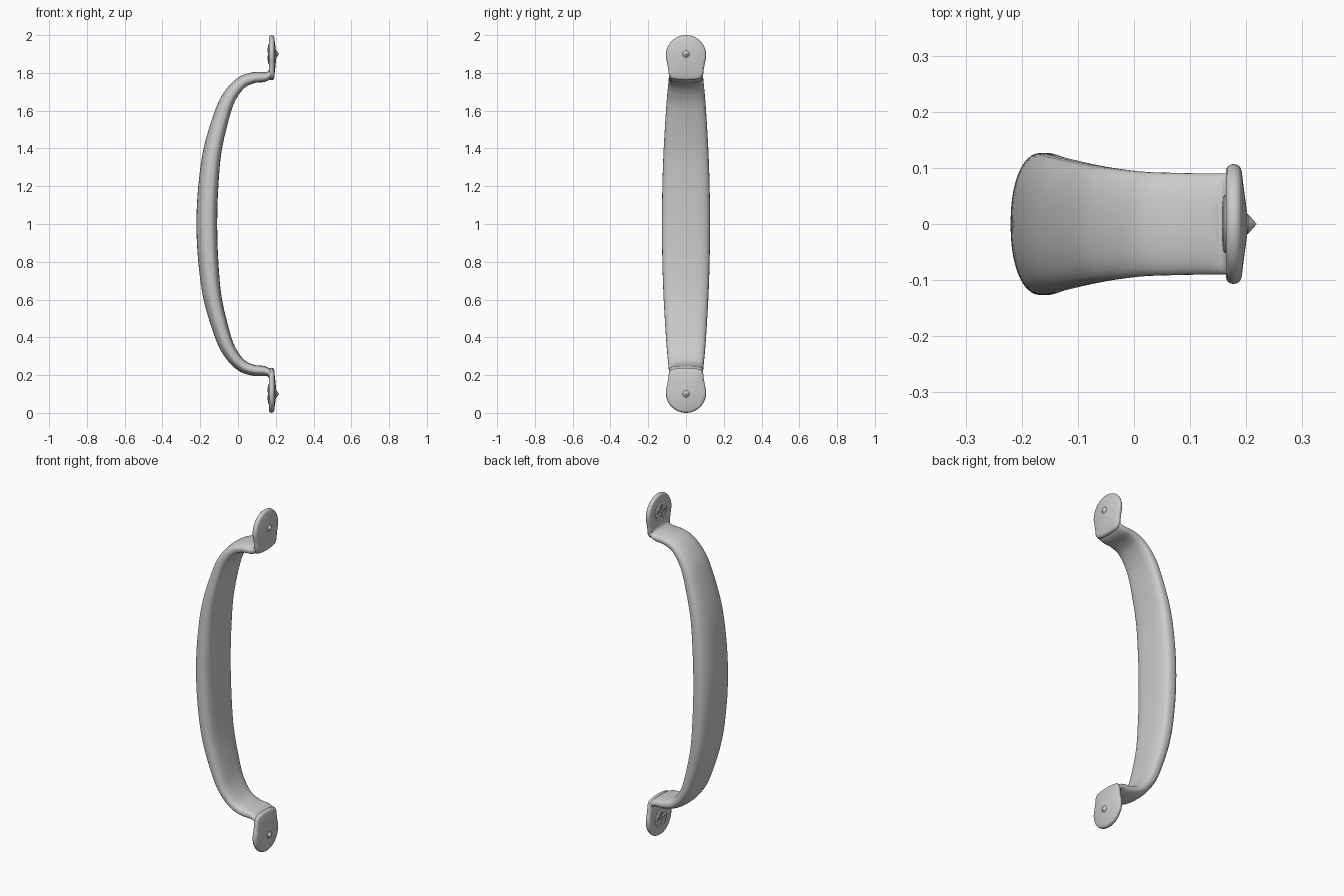
import bpy, bmesh, math
from mathutils import Vector

if "Cube" in bpy.data.objects:
    bpy.data.objects.remove(bpy.data.objects["Cube"])


def make_object(name, bm, angle=35):
    bmesh.ops.recalc_face_normals(bm, faces=bm.faces)
    mesh = bpy.data.meshes.new(name)
    bm.to_mesh(mesh)
    bm.free()
    ob = bpy.data.objects.new(name, mesh)
    bpy.context.collection.objects.link(ob)
    bpy.ops.object.select_all(action='DESELECT')
    bpy.context.view_layer.objects.active = ob
    ob.select_set(True)
    bpy.ops.object.shade_smooth_by_angle(angle=math.radians(angle))
    return ob


def loft(rings):
    """Skin a list of equal-length closed rings and cap both ends."""
    bm = bmesh.new()
    vs = [[bm.verts.new(p) for p in ring] for ring in rings]
    n = len(vs[0])
    for a, b in zip(vs, vs[1:]):
        for i in range(n):
            j = (i + 1) % n
            bm.faces.new((a[i], a[j], b[j], b[i]))
    bm.faces.new(vs[0])
    bm.faces.new(vs[-1])
    return bm


def catmull(a, b, c, d, t):
    return 0.5 * (2 * b + (c - a) * t + (2 * a - 5 * b + 4 * c - d) * t * t
                  + (3 * b - a - 3 * c + d) * t ** 3)


# Grip: upper half path as x, z, half thickness, half width
HALF = [(-0.165, 1.0, .055, .127), (-0.157, 1.2, .053, .125),
        (-0.133, 1.4, .048, .118), (-0.078, 1.6, .041, .106),
        (-0.035, 1.69, .036, .099), (0.02, 1.75, .032, .093),
        (0.08, 1.774, .029, .091), (0.135, 1.779, .027, .090),
        (0.165, 1.790, .020, .090), (0.176, 1.818, .012, .090),
        (0.177, 1.860, .011, .088)]
pts = [Vector((x, 2 - z, t, w)) for x, z, t, w in HALF[:0:-1]]
pts += [Vector(p) for p in HALF]
ext = [2 * pts[0] - pts[1]] + pts + [2 * pts[-1] - pts[-2]]
STEPS = 6
path = [catmull(*ext[i:i + 4], s / STEPS)
        for i in range(len(ext) - 3) for s in range(STEPS)] + [pts[-1]]


def section(i, n=40):
    x, z, t, w = path[i]
    d = path[min(i + 1, len(path) - 1)] - path[max(i - 1, 0)]
    length = math.hypot(d[0], d[1])
    tx, tz = d[0] / length, d[1] / length
    ring = []
    for k in range(n):
        a = 2 * math.pi * k / n
        c, s = math.cos(a), math.sin(a)
        e = 2 / 2.2 if s >= 0 else 2 / 3.2      # domed outside, flatter inside
        u = math.copysign(abs(c) ** e, c) * w
        v = math.copysign(abs(s) ** e, s) * t
        ring.append((x - tz * v, u, z + tx * v))
    return ring


make_object("grip", loft([section(i) for i in range(len(path))]), 50)

# Mounting plate outline in y, z relative to the screw centre
ZC = 1.895
outline = [(.107 * math.cos(math.radians(a)), .107 * math.sin(math.radians(a)) - .002)
           for a in range(-20, 201, 5)]
outline += [(-.094, -.075), (-.091, -.105), (-.078, -.125), (-.04, -.132), (0, -.134),
            (.04, -.132), (.078, -.125), (.091, -.105), (.094, -.075)]
PROFILE = [(.164, .90), (.166, .95), (.171, .985), (.177, 1.0), (.184, .985),
           (.189, .95), (.192, .88), (.197, .5), (.204, .03)]

for label, up in (("upper", 1), ("lower", -1)):
    zc = ZC if up > 0 else 2 - ZC

    # Rounded plate with a shallow conical back
    make_object(label + "_plate", loft(
        [[(x, y * s, zc + up * z * s) for y, z in outline] for x, s in PROFILE]), 50)

    # Screw tip at the back
    zs = 1 + up * 0.9
    circle = [(math.cos(k * math.pi / 12), math.sin(k * math.pi / 12)) for k in range(24)]
    make_object(label + "_screw_tip", loft(
        [[(x, r * c, zs + r * s) for c, s in circle]
         for x, r in ((.192, .018), (.203, .018), (.218, .0008))]))

    # Screw head with cross recess on the grip side
    head = make_object(label + "_screw_head", loft(
        [[(x, r * c, zs + r * s) for c, s in circle]
         for x, r in ((.172, .052), (.162, .052), (.159, .047), (.157, .03))]))
    arm, h = .036, .007
    cross = [(h, h), (arm, h), (arm, -h), (h, -h), (h, -arm), (-h, -arm),
             (-h, -h), (-arm, -h), (-arm, h), (-h, h), (-h, arm), (h, arm)]
    cutter = make_object(label + "_cross_cutter", loft(
        [[(x, y, zs + z) for y, z in cross] for x in (.15, .168)]))
    cutter.hide_render = True
    cutter.hide_set(True)
    mod = head.modifiers.new("cross_recess", 'BOOLEAN')
    mod.operation = 'DIFFERENCE'
    mod.object = cutter
    mod.solver = 'EXACT'
